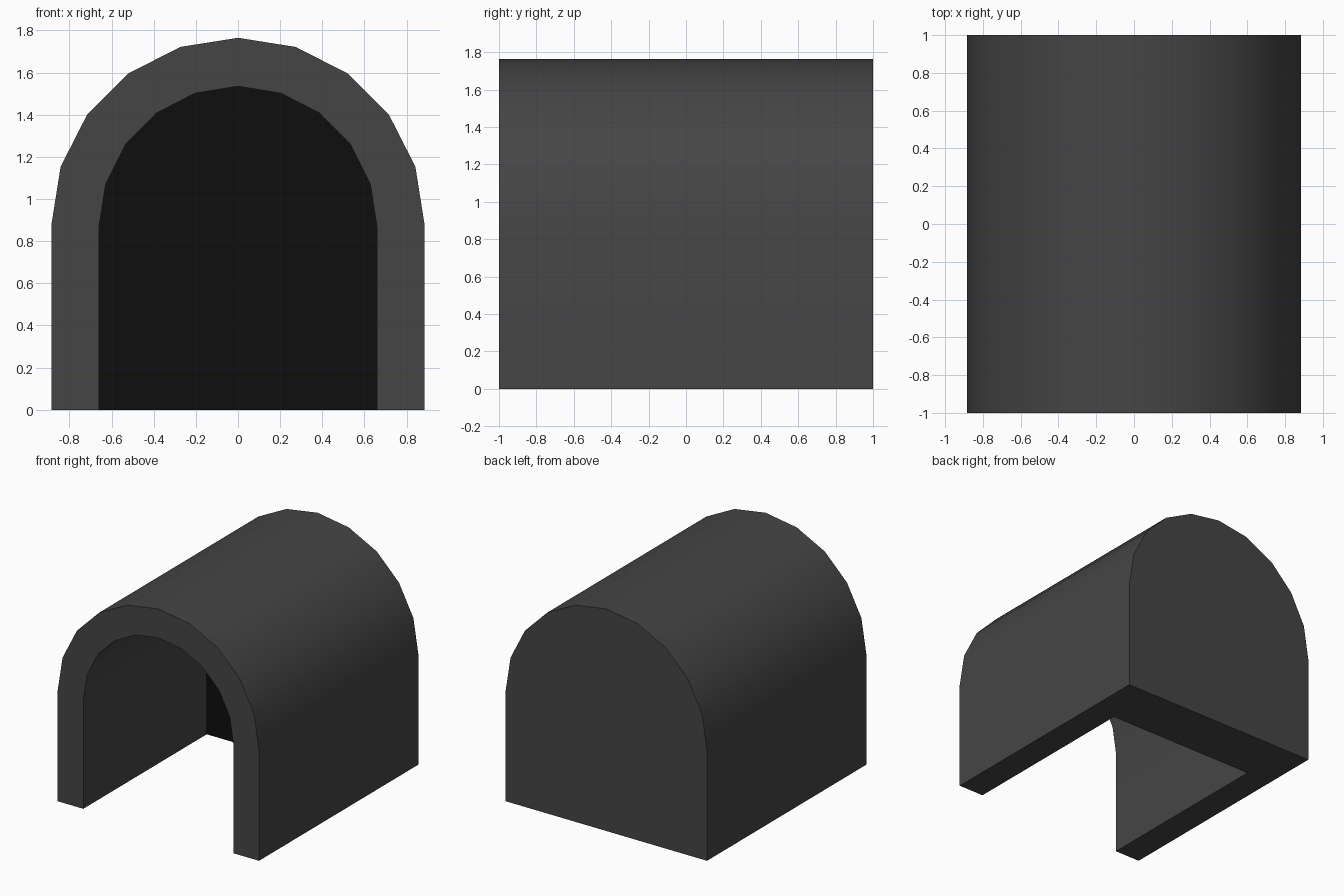
import bpy, bmesh, math

if "Cube" in bpy.data.objects:
    bpy.data.objects.remove(bpy.data.objects["Cube"])


def material(name, rgb):
    m = bpy.data.materials.new(name)
    m.diffuse_color = (*rgb, 1)
    m.use_nodes = True
    m.node_tree.nodes["Principled BSDF"].inputs["Base Color"].default_value = m.diffuse_color
    return m


def arch(half_width, spring, rise, segments=10):
    """Arch outline in x-z: right foot, half ellipse, left foot."""
    pts = [(half_width, 0)]
    for i in range(segments + 1):
        a = math.pi * i / segments
        pts.append((half_width * math.cos(a), spring + rise * math.sin(a)))
    return pts + [(-half_width, 0)]


FRONT, WALL, BACK = -1.0, 0.55, 1.0
outer = arch(0.885, 0.88, 0.885)
inner = arch(0.66, 0.865, 0.67)

bm = bmesh.new()


def ring(profile, y):
    return [bm.verts.new((x, y, z)) for x, z in profile]


def bridge(a, b):
    for i in range(len(a) - 1):
        bm.faces.new((a[i], a[i + 1], b[i + 1], b[i]))


of, ob = ring(outer, FRONT), ring(outer, BACK)
nf, nb = ring(inner, FRONT), ring(inner, WALL)

bridge(of, ob)                      # outer vault
bridge(nf, nb)                      # inner vault
bridge(of, nf)                      # front rim
bm.faces.new(ob)                    # closed back
recess = bm.faces.new(nb)           # dark wall at the end of the opening
recess.material_index = 1
# U-shaped underside
bm.faces.new((of[0], nf[0], nb[0], ob[0]))
bm.faces.new((of[-1], nf[-1], nb[-1], ob[-1]))
bm.faces.new((ob[0], nb[0], nb[-1], ob[-1]))

bmesh.ops.recalc_face_normals(bm, faces=bm.faces[:])
mesh = bpy.data.meshes.new("arched_shelter")
bm.to_mesh(mesh)
bm.free()

mesh.materials.append(material("dark grey", (0.06, 0.06, 0.06)))
mesh.materials.append(material("black", (0.0045, 0.0045, 0.0045)))

# Smooth vault, sharp rims
for p in mesh.polygons:
    p.use_smooth = True
mesh.set_sharp_from_angle(angle=math.radians(30))

obj = bpy.data.objects.new("arched_shelter", mesh)
bpy.context.collection.objects.link(obj)
